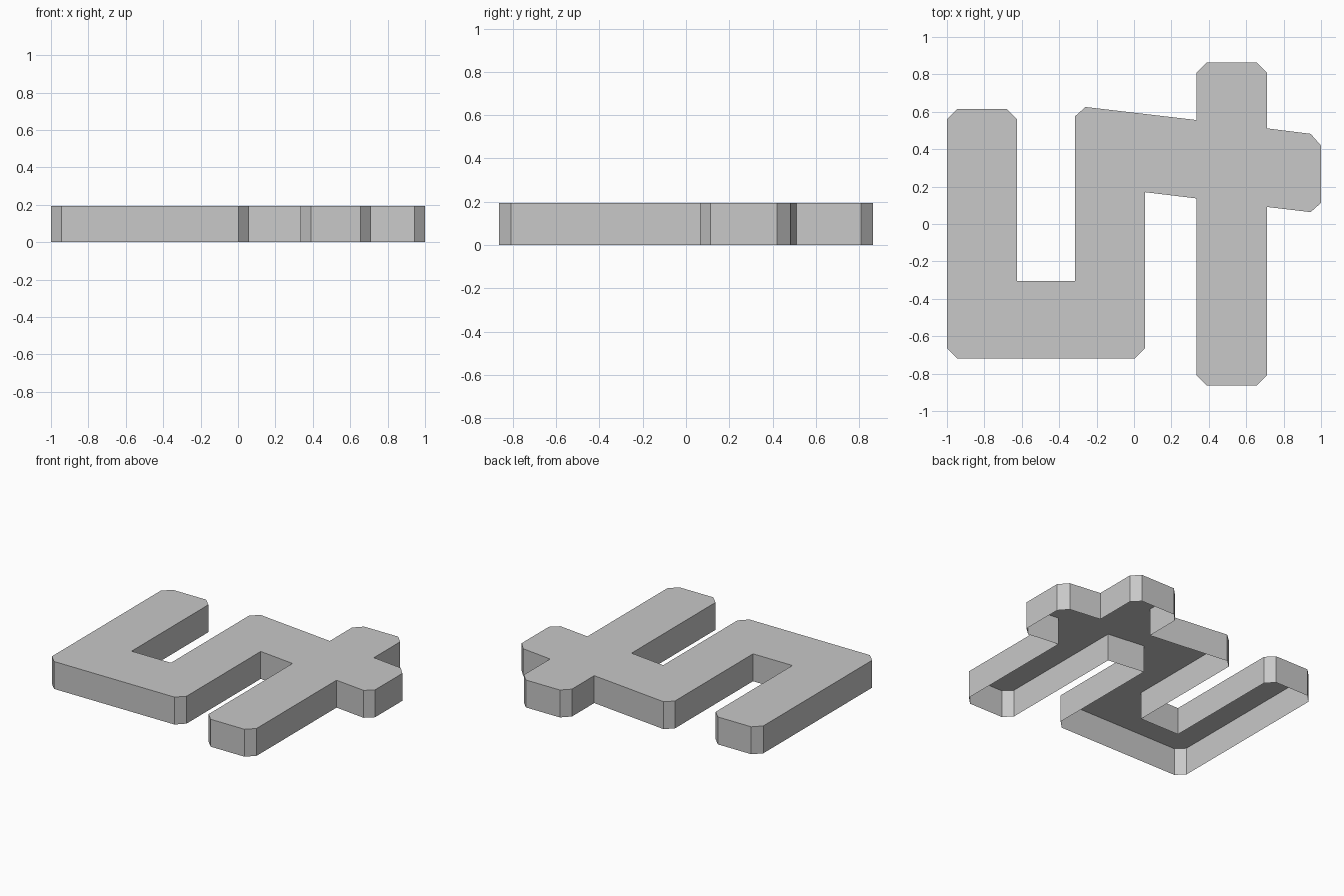
import bpy
import bmesh
from mathutils import Vector

HEIGHT = 0.195
CUT = 0.056

cube = bpy.data.objects.get("Cube")
if cube:
    bpy.data.objects.remove(cube, do_unlink=True)


def make_material(name, value):
    mat = bpy.data.materials.new(name)
    mat.use_nodes = True
    colour = (value, value, value, 1)
    mat.diffuse_color = colour
    mat.node_tree.nodes["Principled BSDF"].inputs["Base Color"].default_value = colour
    return mat


def clipped_outline(corners):
    """Replace each corner marked 'clip' by two points set back along its edges."""
    points = []
    for i, (x, y, kind) in enumerate(corners):
        here = Vector((x, y, HEIGHT))
        if kind == "square":
            points.append(here)
            continue
        for other in (corners[i - 1], corners[(i + 1) % len(corners)]):
            direction = (Vector((other[0], other[1], HEIGHT)) - here).normalized()
            points.append(here + direction * CUT)
    return points


def open_slab(name, points, mat):
    """Top plate with walls going down to the ground, open underneath."""
    bm = bmesh.new()
    upper = [bm.verts.new(p) for p in points]
    lower = [bm.verts.new((p.x, p.y, 0)) for p in points]
    bm.faces.new(upper)
    for i in range(len(points)):
        bm.faces.new((upper[i], upper[i - 1], lower[i - 1], lower[i]))
    mesh = bpy.data.meshes.new(name)
    bm.to_mesh(mesh)
    bm.free()
    mesh.materials.append(mat)
    obj = bpy.data.objects.new(name, mesh)
    bpy.context.collection.objects.link(obj)
    return obj


# Key positions of the uprights
hook_left, hook_inner = -1.0, -0.625
stem_left, stem_right = -0.315, 0.06
post_left, post_right = 0.333, 0.712
arm_end = 1.0
base = -0.72
post_end = 0.863

# Outline, counter-clockwise from the front left corner
outline = clipped_outline([
    (hook_left, base, "clip"),
    (stem_right, base, "clip"),
    (stem_right, 0.17, "square"),
    (post_left, 0.137, "square"),
    (post_left, -post_end, "clip"),
    (post_right, -post_end, "clip"),
    (post_right, 0.091, "square"),
    (arm_end, 0.057, "clip"),
    (arm_end, 0.475, "clip"),
    (post_right, 0.511, "square"),
    (post_right, post_end, "clip"),
    (post_left, post_end, "clip"),
    (post_left, 0.556, "square"),
    (stem_left, 0.632, "clip"),
    (stem_left, -0.304, "square"),
    (hook_inner, -0.304, "square"),
    (hook_inner, 0.615, "clip"),
    (hook_left, 0.615, "clip"),
])

open_slab("track_slab", outline, make_material("plain grey", 0.58))
